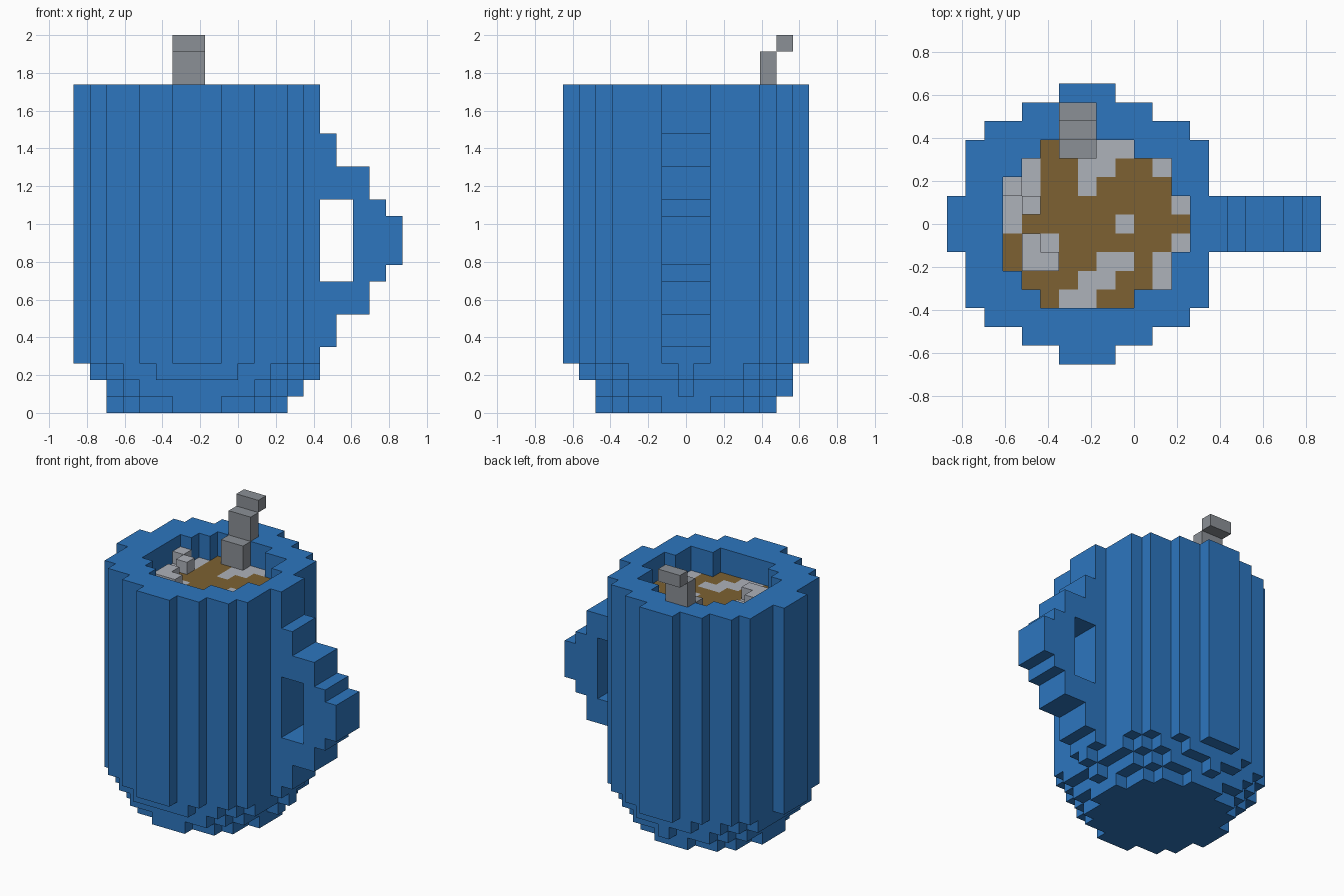
import bpy, bmesh
from mathutils import Vector

cube = bpy.data.objects.get("Cube")
if cube:
    bpy.data.objects.remove(cube)

U = 2 / 23                                # block size
ORIGIN = Vector((-10 * U, -7.5 * U, 0))   # corner of the block grid


def material(name, color):
    m = bpy.data.materials.new(name)
    m.use_nodes = True
    m.diffuse_color = (*color, 1)
    m.node_tree.nodes["Principled BSDF"].inputs["Base Color"].default_value = (*color, 1)
    return m


BLUE = material("blue glaze", (0.026, 0.18, 0.52))
BROWN = material("brown drink", (0.205, 0.12, 0.032))
FOAM = material("pale foam", (0.423, 0.445, 0.491))
STEEL = material("grey metal", (0.258, 0.279, 0.305))


def box(x0, x1, y0, y1, z0, z1):
    """Block cells in half-open x and z ranges and an inclusive y range (rows -7..7)."""
    return {(x, y, z) for x in range(x0, x1) for y in range(y0, y1 + 1) for z in range(z0, z1)}


def disc(spans, z0, z1):
    """Mirrored layers: spans[k] is the first and last column of rows +k and -k."""
    cells = set()
    for k, (a, b) in enumerate(spans):
        for y in {k, -k}:
            cells |= box(a, b + 1, y, y, z0, z1)
    return cells


# Row outlines, from the middle row outwards
OUTER = [(0, 14), (0, 14), (1, 13), (1, 13), (1, 13), (2, 12), (4, 10), (6, 8)]
INNER = [(3, 12), (3, 12), (3, 11), (4, 11), (5, 9)]
FOOT_0 = [(2, 12), (2, 12), (3, 11), (3, 11), (4, 10), (6, 8)]
FOOT_1 = [(2, 12), (2, 12), (2, 12), (2, 12), (3, 11), (4, 10)]
FOOT_2 = [(1, 13), (1, 13), (1, 13), (1, 13), (2, 12), (3, 11), (5, 9)]

# Mug body with stepped foot and a recess for the drink
mug_body = disc(OUTER, 3, 20) - disc(INNER, 17, 20)
mug_body |= disc(FOOT_0, 0, 1) | disc(FOOT_1, 1, 2) | disc(FOOT_2, 2, 3)
mug_body |= {(13, 0, 1), (14, 0, 2), (7, 6, 1)}

# Stepped handle with a finger hole
handle = box(15, 16, -1, 1, 4, 17) | box(16, 18, -1, 1, 6, 15)
handle |= box(18, 19, -1, 1, 8, 13) | box(19, 20, -1, 1, 9, 12)
handle -= box(15, 17, -1, 1, 8, 13)

# Drink surface, with foam columns listed for each row
drink = disc(INNER, 17, 18)
FOAM_COLUMNS = {4: (8, 9), 3: (4, 7, 8, 11), 2: (3, 4, 7), 1: (3, 4, 12), 0: (3, 9),
                -1: (4, 5, 12), -2: (4, 5, 8, 9, 11), -3: (7, 8, 11), -4: (6, 7)}
foam_lumps = {(x, y, 18) for x, y in ((3, 2), (4, 1), (4, -1), (4, -2), (5, -2))}

# Spoon leaning over the back rim
spoon = box(6, 8, 4, 4, 18, 20) | box(6, 8, 5, 5, 20, 22) | box(6, 8, 6, 6, 22, 23)

PARTS = {"mug_body": (mug_body, [BLUE]), "mug_handle": (handle, [BLUE]),
         "drink_surface": (drink, [BROWN, FOAM]), "foam_lumps": (foam_lumps, [FOAM]),
         "spoon": (spoon, [STEEL])}
filled = set().union(*(cells for cells, _ in PARTS.values()))


def build(name, cells, mats):
    """Make an object from the exposed block sides and merge flat areas."""
    bm = bmesh.new()
    for cell in sorted(cells):
        for axis in range(3):
            for sign in (-1, 1):
                near = list(cell)
                near[axis] += sign
                if tuple(near) in filled:
                    continue
                centre = Vector((cell[0] + .5, cell[1] + 7.5, cell[2] + .5))
                n, a, b = Vector(), Vector(), Vector()
                n[axis] = sign * .5
                a[(axis + 1) % 3] = .5
                b[(axis + 2) % 3] = .5 * sign
                corners = (n - a - b, n + a - b, n + a + b, n - a + b)
                face = bm.faces.new([bm.verts.new(ORIGIN + (centre + c) * U) for c in corners])
                if len(mats) > 1 and cell[0] in FOAM_COLUMNS[cell[1]]:
                    face.material_index = 1
    bmesh.ops.remove_doubles(bm, verts=bm.verts, dist=U * .01)
    bmesh.ops.dissolve_limit(bm, angle_limit=.01, verts=bm.verts, edges=bm.edges,
                             delimit={'MATERIAL'})
    mesh = bpy.data.meshes.new(name)
    bm.to_mesh(mesh)
    bm.free()
    for m in mats:
        mesh.materials.append(m)
    bpy.context.collection.objects.link(bpy.data.objects.new(name, mesh))


for part, (cells, mats) in PARTS.items():
    build(part, cells, mats)
